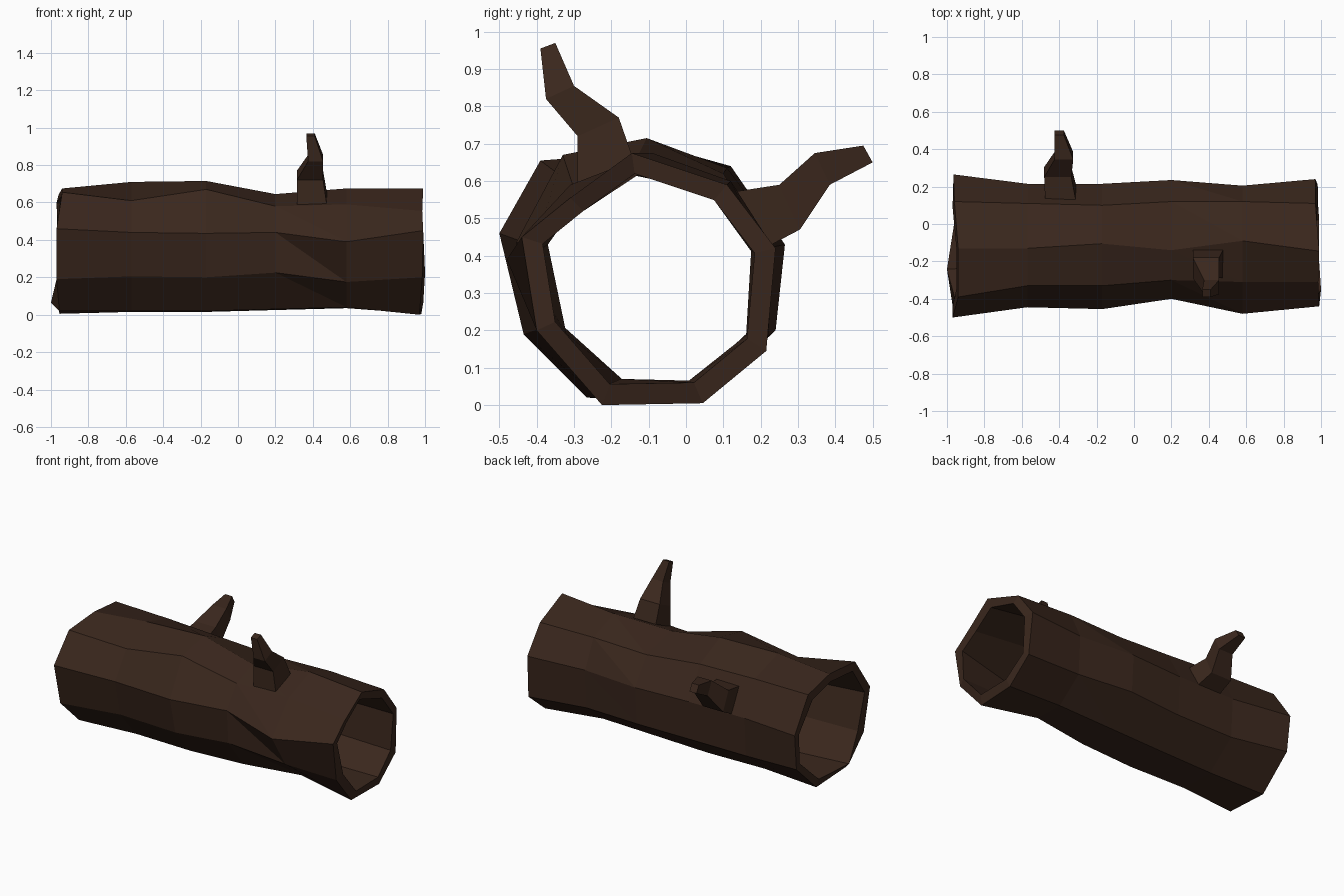
import bpy, bmesh

if "Cube" in bpy.data.objects:
    bpy.data.objects.remove(bpy.data.objects["Cube"])

bark = bpy.data.materials.new("bark")
bark.diffuse_color = (0.042, 0.02, 0.012, 1)
bark.use_nodes = True
bark.node_tree.nodes["Principled BSDF"].inputs["Base Color"].default_value = bark.diffuse_color


def finish(bm, name):
    bmesh.ops.recalc_face_normals(bm, faces=bm.faces)
    me = bpy.data.meshes.new(name)
    bm.to_mesh(me)
    bm.free()
    me.materials.append(bark)
    ob = bpy.data.objects.new(name, me)
    bpy.context.collection.objects.link(ob)
    return ob


def bridge(bm, a, b, split=False):
    n = len(a)
    for i in range(n):
        j = (i + 1) % n
        if split:
            bm.faces.new((a[i], a[j], b[j]))
            bm.faces.new((a[i], b[j], b[i]))
        else:
            bm.faces.new((a[i], a[j], b[j], b[i]))


# Hollow trunk: six nine-sided rings (y, z), from the front side under and round
xs = [-0.96, -0.57, -0.17, 0.2, 0.58, 0.98]
rings = [
    [(-.5, .46), (-.435, .19), (-.265, .02), (.03, .005), (.24, .2), (.265, .43), (.12, .64), (-.13, .675), (-.39, .655)],
    [(-.445, .44), (-.39, .205), (-.23, .02), (.01, .015), (.2, .17), (.215, .42), (.11, .635), (-.13, .71), (-.33, .61)],
    [(-.455, .435), (-.40, .2), (-.24, .02), (.02, .015), (.2, .17), (.215, .42), (.10, .62), (-.105, .715), (-.33, .67)],
    [(-.4, .44), (-.385, .225), (-.23, .03), (.02, .025), (.22, .18), (.235, .42), (.12, .59), (-.14, .645), (-.30, .58)],
    [(-.48, .39), (-.345, .175), (-.18, .04), (.02, .035), (.19, .17), (.205, .42), (.12, .60), (-.09, .675), (-.31, .59)],
    [(-.44, .45), (-.40, .2), (-.225, 0), (.045, .005), (.215, .145), (.24, .42), (.11, .59), (-.145, .675), (-.31, .555)],
]
# Uneven broken ends: x shift per corner for outer and inner rims
rim = {
    (0, 0): [-.01, -.01, .005, .005, 0, -.005, 0, .02, .02],
    (0, 1): [-.01, 0, -.04, 0, .01, 0, -.01, .01, .01],
    (5, 0): [.01, .005, -.01, 0, 0, -.01, -.01, .01, .005],
    (5, 1): [0, .02, .01, .01, 0, .005, 0, -.01, -.01],
}
bore_scale = [0.86, 0.9, 0.9, 0.9, 0.9, 0.835]
CY, CZ = -0.1, 0.34


def ring_verts(bm, r, side, s):
    return [bm.verts.new((xs[r] + d, CY + (y - CY) * s, CZ + (z - CZ) * s))
            for d, (y, z) in zip(rim.get((r, side), [0] * 9), rings[r])]


bm = bmesh.new()
outer = [ring_verts(bm, r, 0, 1) for r in range(6)]
bore = [ring_verts(bm, r, 1, s) for r, s in enumerate(bore_scale)]
for shell in (outer, bore):
    for r in range(5):
        bridge(bm, shell[r], shell[r + 1], split=(r == 3))
for end in (0, -1):
    bridge(bm, outer[end], bore[end])
finish(bm, "hollow_trunk")


# Branch stubs: four-sided sections given as x range and two (y, z) edges
def branch(name, sections):
    bm = bmesh.new()
    loops = []
    for x0, x1, (ya, za), (yb, zb) in sections:
        loops.append([bm.verts.new(p) for p in
                      ((x0, ya, za), (x1, ya, za), (x1, yb, zb), (x0, yb, zb))])
    for a, b in zip(loops, loops[1:]):
        bridge(bm, a, b)
    bm.faces.new(loops[0])
    bm.faces.new(loops[-1])
    finish(bm, name)


branch("front_branch", [
    (.315, .475, (-.29, .585), (-.14, .655)),
    (.315, .455, (-.29, .72), (-.18, .77)),
    (.375, .455, (-.375, .82), (-.30, .855)),
    (.365, .41, (-.39, .955), (-.35, .97)),
])
branch("back_branch", [
    (-.475, -.31, (.12, .57), (.21, .42)),
    (-.48, -.335, (.25, .59), (.305, .47)),
    (-.425, -.325, (.345, .675), (.385, .59)),
    (-.425, -.375, (.475, .695), (.5, .65)),
])
